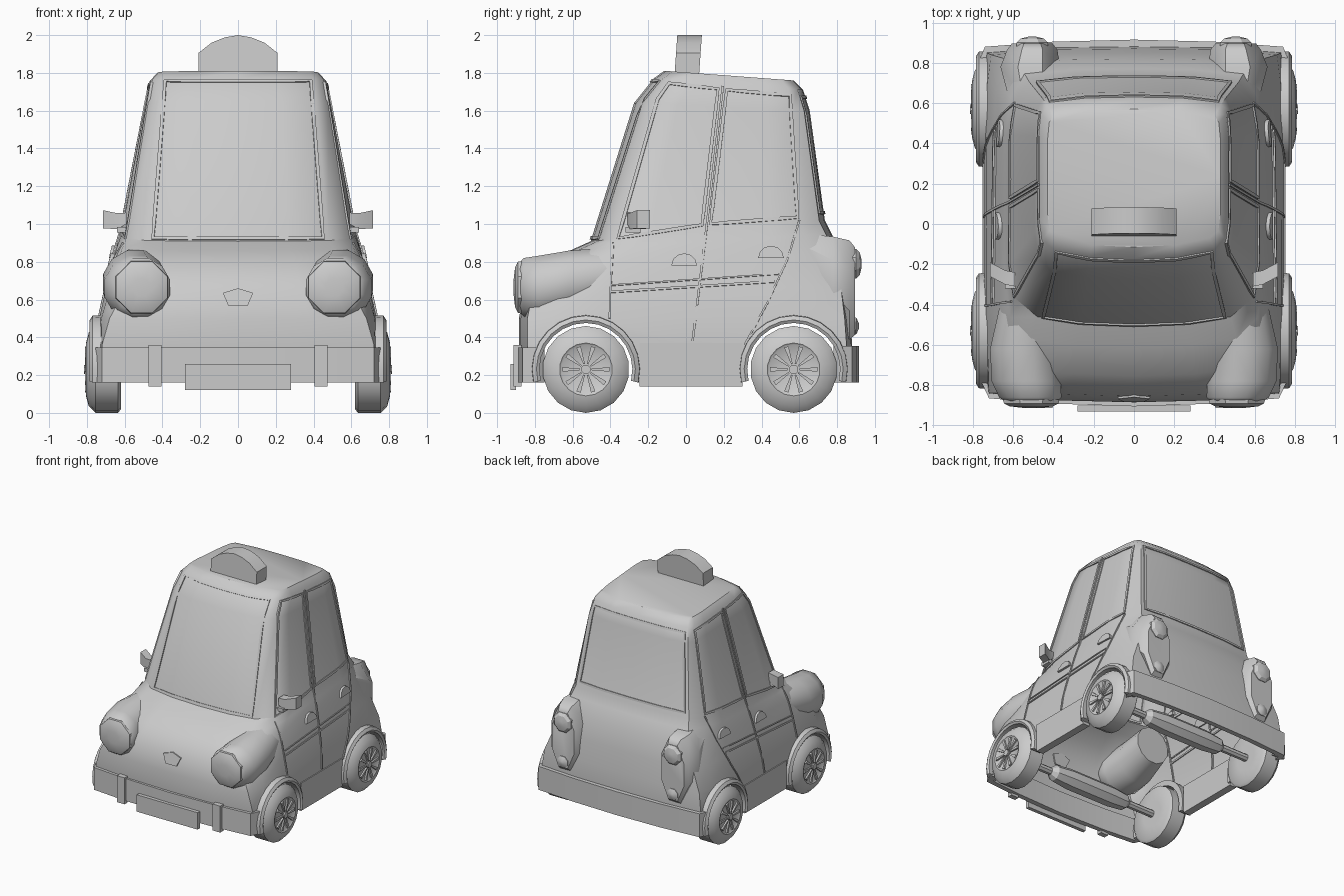
import bpy, bmesh, math
from mathutils import Vector
from mathutils.bvhtree import BVHTree

if "Cube" in bpy.data.objects:
    bpy.data.objects.remove(bpy.data.objects["Cube"])

grey = bpy.data.materials.new("plain_grey")
grey.diffuse_color = (0.6, 0.6, 0.6, 1)
grey.use_nodes = True
grey.node_tree.nodes["Principled BSDF"].inputs["Base Color"].default_value = grey.diffuse_color


def add(name, bm, mirror=False, angle=35):
    bmesh.ops.recalc_face_normals(bm, faces=bm.faces[:])
    me = bpy.data.meshes.new(name)
    bm.to_mesh(me)
    bm.free()
    me.materials.append(grey)
    ob = bpy.data.objects.new(name, me)
    bpy.context.collection.objects.link(ob)
    bpy.ops.object.select_all(action='DESELECT')
    ob.select_set(True)
    bpy.context.view_layer.objects.active = ob
    bpy.ops.object.shade_smooth_by_angle(angle=math.radians(angle))
    if mirror:
        ob.modifiers.new("mirror", 'MIRROR')
    return ob


def loft(rings, bm=None, closed=True):
    """Skin equal-length rings; cap both ends."""
    bm = bm or bmesh.new()
    vs = [[bm.verts.new(p) for p in r] for r in rings]
    n = len(rings[0])
    for a, b in zip(vs, vs[1:]):
        for i in range(n):
            j = (i + 1) % n
            bm.faces.new((a[i], a[j], b[j], b[i]))
    if closed:
        bm.faces.new(vs[0])
        bm.faces.new(vs[-1])
    return bm


def box(x0, x1, y0, y1, z0, z1, bm=None):
    return loft([[(x0, y0, z), (x1, y0, z), (x1, y1, z), (x0, y1, z)] for z in (z0, z1)], bm)


def oval(n, cx, y, cz, rx, rz):
    return [(cx + rx * math.cos(math.tau * (i + .5) / n), y,
             cz + rz * math.sin(math.tau * (i + .5) / n)) for i in range(n)]


def disc(n, x, cy, cz, r):
    return [(x, cy + r * math.cos(math.tau * (i + .5) / n),
             cz + r * math.sin(math.tau * (i + .5) / n)) for i in range(n)]


# Body shell: plan outlines stacked upwards
def plan(zf, zb, yf, yb, xf, xm, xb):
    L = yb - yf
    half = [(0, yf - .015), (.55 * xf, yf - .005), (xf, yf + .03),
            (xf + (xm - xf) * .8, yf + L * .1), (xm, yf + L * .24), (xm, yf + L * .5),
            (xm, yf + L * .76), (xb + (xm - xb) * .7, yb - L * .1),
            (xb, yb - .03), (.55 * xb, yb - .005), (0, yb)]
    pts = half + [(-x, y) for x, y in half[-2:0:-1]]
    return [(x, y, zf + (zb - zf) * (y - yf) / L) for x, y in pts]


levels = [(.17, .17, -.86, .87, .72, .745, .73), (.36, .36, -.87, .88, .72, .745, .73),
          (.50, .50, -.87, .87, .68, .735, .71), (.65, .67, -.84, .85, .60, .70, .64),
          (.78, .84, -.74, .82, .55, .665, .58), (.86, .95, -.60, .77, .51, .64, .54),
          (.91, 1.02, -.49, .735, .48, .62, .52), (1.64, 1.60, -.26, .655, .415, .492, .455),
          (1.77, 1.71, -.155, .62, .40, .468, .43), (1.81, 1.76, -.10, .57, .375, .43, .40)]
shell = loft([plan(*l) for l in levels])
bmesh.ops.recalc_face_normals(shell, faces=shell.faces[:])
tree = BVHTree.FromBMesh(shell)
body = add("body_shell", shell, angle=40)

# Wheel openings, then an open underside
WHEELS, R = (-.53, .57), .256
cutters = []
for cy in WHEELS:
    c = add("arch_cutter", loft([disc(24, x, cy, .23, R) for x in (-1.2, 1.2)]))
    c.hide_render = True
    cutters.append(c)
    m = body.modifiers.new("arch", 'BOOLEAN')
    m.object, m.solver = c, 'EXACT'
bm = bmesh.new()
bm.from_object(body, bpy.context.evaluated_depsgraph_get())
gone = [f for f in bm.faces if all(v.co.z < .175 for v in f.verts) or any(
    all(math.hypot(v.co.y - cy, v.co.z - .23) < R + .003 for v in f.verts) for cy in WHEELS)]
bmesh.ops.delete(bm, geom=gone, context='FACES')
body.modifiers.clear()
bm.to_mesh(body.data)
bm.free()
for c in cutters:
    bpy.data.objects.remove(c)


# Thin trim laid on the shell: side (y, z) or front/back (x, z) paths
def hit(view, u, z):
    o, d = {'side': ((3, u, z), (-1, 0, 0)), 'front': ((u, -3, z), (0, 1, 0)),
            'back': ((u, 3, z), (0, -1, 0))}[view]
    p = tree.ray_cast(Vector(o), Vector(d))
    return p[0], p[1]


def trim(name, view, pts, cyclic=False, w=.009, mirror=True):
    pts = pts + pts[:1] if cyclic else pts
    path = []
    for a, b in zip(pts, pts[1:]):
        n = max(1, round(math.dist(a, b) / .09))
        path += [(a[0] + (b[0] - a[0]) * i / n, a[1] + (b[1] - a[1]) * i / n) for i in range(n)]
    if not cyclic:
        path.append(pts[-1])
    hits = [hit(view, *p) for p in path]
    hits = [h for h in hits if h[0] is not None]
    rings = []
    k = len(hits)
    for i, (p, nrm) in enumerate(hits):
        q = hits[(i + 1) % k if cyclic else min(i + 1, k - 1)][0]
        r = hits[(i - 1) % k if cyclic else max(i - 1, 0)][0]
        s = (q - r).normalized().cross(nrm).normalized() * w
        rings.append([p - s - nrm * .01, p - s + nrm * .008, p + s + nrm * .008, p + s - nrm * .01])
    if cyclic:
        rings.append(rings[0])
    add(name, loft(rings, closed=not cyclic), mirror, 30)


trim("front_side_window_frame", 'side', [(-.36, .925), (-.15, 1.66), (-.09, 1.745), (.17, 1.715), (.085, .995)], True)
trim("rear_side_window_frame", 'side', [(.13, 1.0), (.215, 1.71), (.55, 1.68), (.59, 1.035)], True)
trim("windshield_frame", 'front', [(-.45, .925), (.45, .925), (.385, 1.755), (-.385, 1.755)], True, mirror=False)
trim("rear_window_frame", 'back', [(-.48, 1.06), (.48, 1.06), (.415, 1.67), (-.415, 1.67)], True, mirror=False)
trim("front_door_seam", 'side', [(-.385, .90), (-.40, .66), (-.405, .50)], w=.005)
trim("middle_door_seam", 'side', [(.195, 1.73), (.105, .95), (.035, .38)], w=.006)
trim("rear_door_seam", 'side', [(.60, 1.02), (.54, .82), (.43, .58), (.31, .36)], w=.005)
trim("door_molding_lower", 'side', [(-.40, .64), (.47, .695)], w=.006)
trim("door_molding_upper", 'side', [(-.40, .675), (.49, .735)], w=.004)

# Door handles: half-round plates
for name, cy, cz in (("front_door_handle", -.01, .78), ("rear_door_handle", .45, .82)):
    arc = [(cy + .068 * math.cos(a * math.pi / 6), cz + .065 * math.sin(a * math.pi / 6)) for a in range(7)]
    base = [hit('side', *p)[0] for p in arc]
    add(name, loft([[p + Vector((d, 0, 0)) for p in base] for d in (-.01, .018)]), True)

# Front fenders with headlights, rear fins with tail lights
add("front_fender", loft([oval(12, x, y, z, r, r) for x, y, z, r in (
    (.51, -.885, .665, .13), (.515, -.86, .665, .16), (.535, -.78, .66, .178),
    (.545, -.62, .69, .175), (.52, -.40, .73, .15))]), True, 50)
add("headlight", loft([oval(8, .51, y, .665, r, r) for y, r in (
    (-.87, .15), (-.89, .147), (-.905, .115), (-.912, .05))]), True, 25)
add("rear_fin", loft([oval(8, x, y, z, rx, rz) for x, y, z, rx, rz in (
    (.505, .895, .645, .11, .25), (.505, .865, .65, .135, .285),
    (.515, .78, .72, .16, .23), (.50, .62, .84, .13, .12))]), True, 40)
for name, z, r, y in (("tail_light", .79, .085, .93), ("reverse_light", .46, .05, .916)):
    add(name, loft([oval(8, .505, b, z, r * k, r * k) for b, k in (
        (.86, 1), (.90, 1), (y - .01, .75), (y, .25))]), True, 25)

# Wheels, arches and axles
for pos, cy in zip(("front", "rear"), WHEELS):
    prof = [(.62, .10), (.62, .21), (.635, .23), (.755, .23), (.79, .195), (.805, .14), (.797, .13), (.795, .03)]
    add(pos + "_wheel", loft([disc(18, x, cy, .23, r) for x, r in prof]), True, 40)
    bm = loft([disc(8, x, cy, .23, .026) for x in (.78, .815)])
    for i in range(10):
        a = math.tau * i / 10
        def at(r, t, x):
            return (x, cy + r * math.cos(a) - t * math.sin(a), .23 + r * math.sin(a) + t * math.cos(a))
        loft([[at(.03, -.004, x), at(.125, -.012, x), at(.125, .012, x), at(.03, .004, x)] for x in (.79, .809)], bm)
    add(pos + "_wheel_spokes", bm, True, 20)
    rings = []
    for i in range(15):
        a = math.radians(-14 + 208 * i / 14)
        c, s = math.cos(a), math.sin(a)
        rings.append([(x, cy + r * c, .23 + r * s) for x, r in ((.68, .246), (.775, .246), (.785, .262), (.77, .285), (.68, .29))])
    add(pos + "_wheel_arch", loft(rings), True, 40)
    add(pos + "_axle", loft([disc(8, x, cy, .23, r) for x, r in (
        (-.64, .03), (-.38, .03), (-.34, .065), (-.2, .08), (.2, .08), (.34, .065), (.38, .03), (.64, .03))]), angle=25)

# Sills and bumpers
add("side_sill", box(.69, .752, -.245, .30, .14, .37), True)


def bumper(name, path, t, z0, z1):
    path = path + [(-x, y) for x, y in path[-2::-1]]
    add(name, loft([[(x, y, z0), (x, y, z1), (x * .96, y + t, z1), (x * .96, y + t, z0)] for x, y in path]), angle=20)


bumper("front_bumper", [(.755, -.79), (.72, -.865), (.44, -.89), (0, -.905)], .04, .16, .345)
bumper("rear_bumper", [(.765, .82), (.74, .88), (.40, .905), (0, .915)], -.04, .16, .355)
add("bumper_guard", box(.405, .475, -.912, -.87, .14, .36), True)
add("front_plate", box(-.28, .28, -.93, -.90, .12, .26))

# Plain five-sided hood ornament
pent = [(.08, .635), (0, .66), (-.08, .635), (-.05, .565), (.05, .565)]
base = [hit('front', *p)[0] for p in pent]
add("hood_ornament", loft([[p + Vector((0, d, 0)) for p in base] for d in (.01, -.012)]))

# Side mirrors
bm = loft([[(x, y + dy, z + dz) for dy, dz in ((-.035, -h), (.035, -h), (.035, h), (-.035, h))]
           for x, y, z, h in ((.59, -.275, 1.03, .03), (.64, -.265, 1.015, .042), (.715, -.225, 1.025, .048))])
box(.58, .64, -.32, -.24, .955, .985, bm)
add("side_mirror", bm, True, 20)

# Roof sign
sign = [(-.21, 1.78), (.21, 1.78), (.21, 1.905), (.14, 1.96), (.07, 1.988), (0, 2.0), (-.07, 1.988), (-.14, 1.96), (-.21, 1.905)]
add("roof_sign", loft([[(x, y + (z - 1.8) * .07, z) for x, z in sign] for y in (-.06, .07)]), angle=25)
